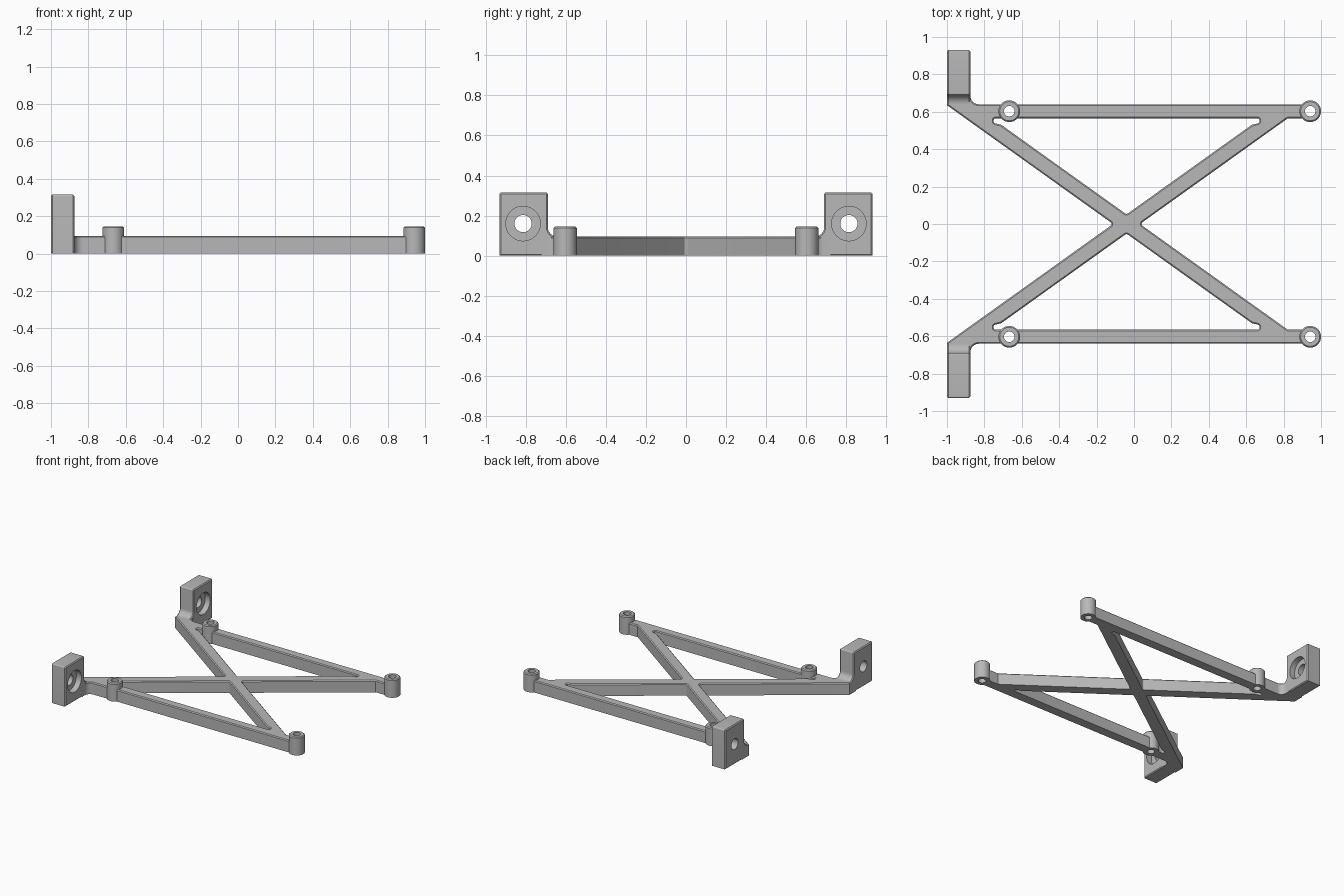
import bpy, bmesh
from math import sin, cos, tan, pi, radians
from mathutils import Vector

if "Cube" in bpy.data.objects:
    bpy.data.objects.remove(bpy.data.objects["Cube"])

GREY = (0.48, 0.48, 0.48, 1)
mat = bpy.data.materials.new("plain_grey")
mat.use_nodes = True
mat.diffuse_color = GREY
mat.node_tree.nodes["Principled BSDF"].inputs["Base Color"].default_value = GREY

CHAMFER = 0.007
FRAME_H, BOSS_H, TAB_H = 0.095, 0.145, 0.315
TAB_T = 0.125                      # tab thickness along x
STRAP_IN, STRAP_OUT = 0.565, 0.64  # side strap edges in y
CROSS_X, SLOPE, HALF = -0.04, 0.715, 0.0515


def rounded(corners, steps=6):
    """Closed outline from (x, y, radius) corners."""
    out = []
    for i, (x, y, r) in enumerate(corners):
        p = Vector((x, y))
        if not r:
            out.append(p)
            continue
        u = (Vector(corners[i - 1][:2]) - p).normalized()
        v = (Vector(corners[(i + 1) % len(corners)][:2]) - p).normalized()
        half = u.angle(v) / 2
        c = p + (u + v).normalized() * (r / sin(half))
        a, b = p + u * (r / tan(half)) - c, p + v * (r / tan(half)) - c
        out += [c + a.lerp(b, k / steps).normalized() * r for k in range(steps + 1)]
    return out


def circle(x, y, r, hole=False, n=40):
    s = -1 if hole else 1
    return [Vector((x + r * cos(2 * pi * k / n), y + s * r * sin(2 * pi * k / n)))
            for k in range(n)]


def inset(pts, d):
    """Move an outline into the material, which lies on its left."""
    out = []
    for i, p in enumerate(pts):
        e1 = (p - pts[i - 1]).normalized()
        e2 = (pts[(i + 1) % len(pts)] - p).normalized()
        n1, n2 = Vector((-e1.y, e1.x)), Vector((-e2.y, e2.x))
        out.append(p + (n1 + n2) * (d / (1 + n1.dot(n2))))
    return out


def solid(name, loops, place):
    """Closed body from outlines, each with its own (inset, height) levels."""
    bm = bmesh.new()
    caps = ([], [])
    for pts, levels in loops:
        rings = [[bm.verts.new(place(p.x, p.y, h)) for p in inset(pts, d)]
                 for d, h in levels]
        n = len(pts)
        for lo, hi in zip(rings, rings[1:]):
            for i in range(n):
                j = (i + 1) % n
                bm.faces.new((lo[i], lo[j], hi[j], hi[i]))
        for cap, ring in zip(caps, (rings[0], rings[-1])):
            cap += [bm.edges.get((ring[i - 1], ring[i])) for i in range(n)]
    for cap in caps:
        bmesh.ops.triangle_fill(bm, use_beauty=True, edges=cap)
    bmesh.ops.recalc_face_normals(bm, faces=bm.faces)
    me = bpy.data.meshes.new(name)
    bm.to_mesh(me)
    bm.free()
    me.materials.append(mat)
    ob = bpy.data.objects.new(name, me)
    bpy.context.collection.objects.link(ob)
    bpy.ops.object.select_all(action="DESELECT")
    ob.select_set(True)
    bpy.context.view_layer.objects.active = ob
    bpy.ops.object.shade_smooth_by_angle(angle=radians(30))
    return ob


def mirror_y(corners):
    return [(x, -y, r) for x, y, r in reversed(corners)]


def edge_levels(h):
    return [(0, 0), (0, h - CHAMFER), (CHAMFER, h)]


def upright(x, y, h):
    return (x, y, h)


BOSS_X = (-0.667, 0.942)
BOSS_Y, BOSS_R, BORE_R = 0.603, 0.058, 0.028

# Crossed frame with two side straps and two long openings
reach = HALF / SLOPE
side = [(CROSS_X + (STRAP_IN + HALF) / SLOPE, STRAP_IN, 0),
        (0.9, STRAP_IN, 0), (0.9, STRAP_OUT, 0),
        (-0.875, STRAP_OUT, 0.045), (-0.875, 0.72, 0),
        (-1, 0.72, 0), (-1, (CROSS_X + 1) * SLOPE - HALF, 0)]
outline = ([(CROSS_X + reach, 0, 0.012)] + side
           + [(CROSS_X - reach, 0, 0.012)] + mirror_y(side))
tip, neck = 0.71, (0.53 - HALF) / SLOPE
opening = [(CROSS_X - tip, 0.54, 0.01), (CROSS_X - tip, STRAP_IN, 0.01),
           (CROSS_X + tip, STRAP_IN, 0.01), (CROSS_X + tip, 0.54, 0.01),
           (CROSS_X + neck, 0.53, 0), (CROSS_X, HALF, 0.012),
           (CROSS_X - neck, 0.53, 0)]
loops = [(rounded(c), edge_levels(FRAME_H))
         for c in (outline, opening, mirror_y(opening))]
loops += [(circle(BOSS_X[0], s * BOSS_Y, BORE_R, hole=True), [(0, 0), (0, FRAME_H)])
          for s in (1, -1)]
solid("cross_frame", loops, upright)

# Profile of an upright mounting tab, with a fillet onto the frame
tab = [(STRAP_OUT, 0, 0), (0.93, 0, 0), (0.93, TAB_H, 0.008),
       (0.69, TAB_H, 0.008), (0.69, FRAME_H, 0.048), (STRAP_OUT, FRAME_H, 0)]

for s, word in ((1, "back"), (-1, "front")):
    # Screw bosses with through bores
    for x, end in zip(BOSS_X, ("right", "left")):
        solid(f"{word}_{end}_boss",
              [(circle(x, s * BOSS_Y, BOSS_R), edge_levels(BOSS_H)),
               (circle(x, s * BOSS_Y, BORE_R, hole=True), [(0, 0), (0, BOSS_H)])],
              upright)
    # Tab with a counterbored screw hole
    seat = TAB_T - 0.045
    solid(f"{word}_mounting_tab",
          [(rounded(tab), [(CHAMFER, 0), (0, CHAMFER),
                           (0, TAB_T - CHAMFER), (CHAMFER, TAB_T)]),
           (circle(0.813, 0.16, 0.043, hole=True),
            [(0, 0), (0, seat), (0.043, seat), (0.043, TAB_T)])],
          lambda u, v, w: (w - 1, s * u, v))
